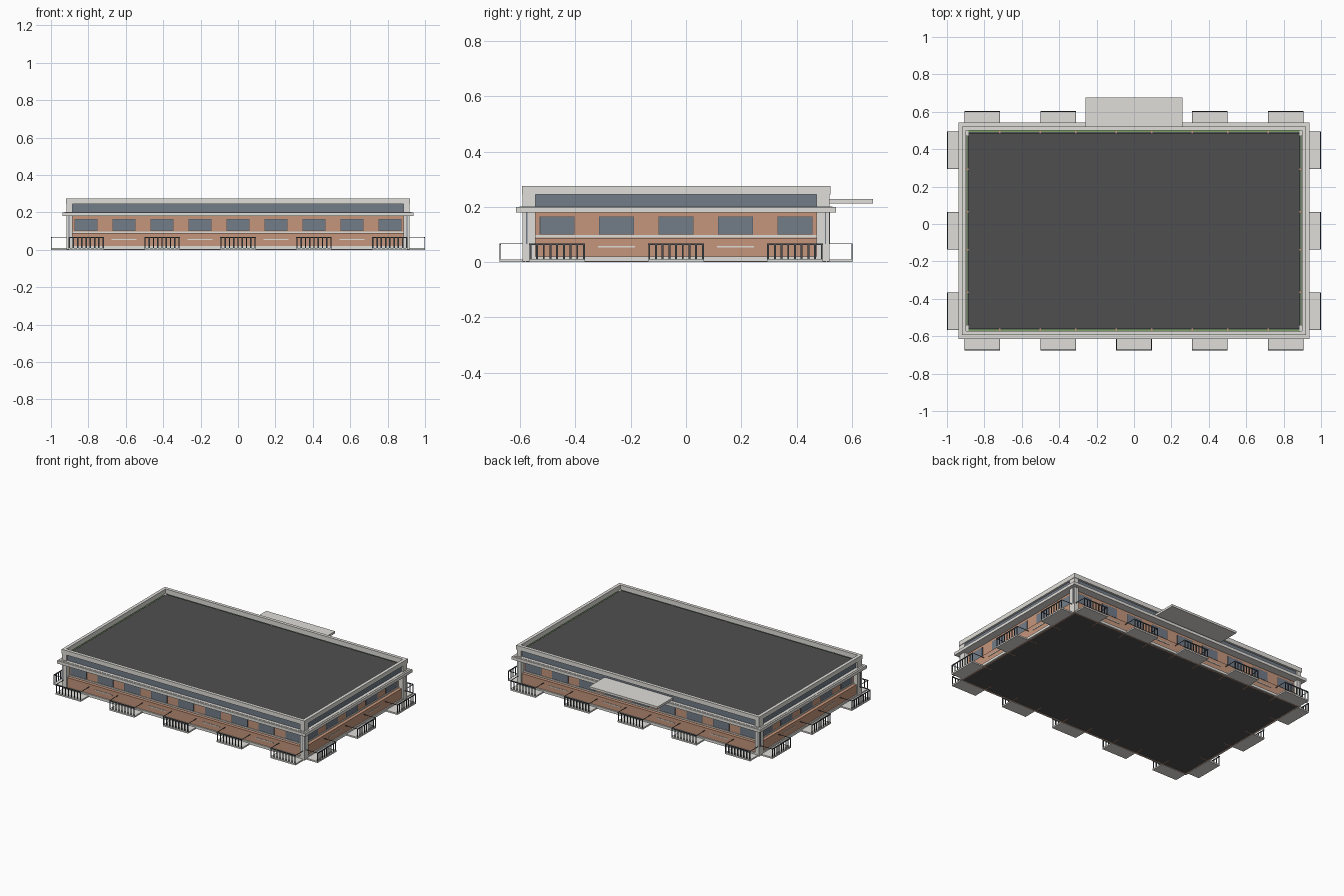
import bpy, bmesh
from mathutils import Vector

if "Cube" in bpy.data.objects:
    bpy.data.objects.remove(bpy.data.objects["Cube"])


def material(name, rgb):
    m = bpy.data.materials.new(name)
    m.use_nodes = True
    m.diffuse_color = (*rgb, 1)
    m.node_tree.nodes["Principled BSDF"].inputs["Base Color"].default_value = (*rgb, 1)
    return m


trim = material("pale_concrete", (0.74, 0.73, 0.69))
brick = material("brick", (0.56, 0.305, 0.2))
glass = material("blue_grey_glass", (0.17, 0.2, 0.25))
dark = material("charcoal_roof", (0.078, 0.078, 0.078))
metal = material("dark_metal", (0.075, 0.085, 0.098))
green = material("olive_green", (0.2, 0.36, 0.12))

HX, HY, CY = 0.919, 0.558, -0.036  # half sizes and centre of the building
CENTRE = Vector((0, CY, 0))
# Each side: direction along the wall, direction outwards, distance, half length
SIDES = {
    "front": (Vector((1, 0, 0)), Vector((0, -1, 0)), HY, HX),
    "back": (Vector((-1, 0, 0)), Vector((0, 1, 0)), HY, HX),
    "right": (Vector((0, -1, 0)), Vector((-1, 0, 0)), HX, HY),
    "left": (Vector((0, 1, 0)), Vector((1, 0, 0)), HX, HY),
}
parts = {}


def add_box(part, mat, lo, hi):
    """Add a box between two corners to the named part."""
    bm = parts.setdefault(part, (bmesh.new(), mat))[0]
    lo, hi = Vector(lo), Vector(hi)
    verts = bmesh.ops.create_cube(bm, size=1)["verts"]
    for v in verts:
        v.co = (lo + hi) / 2 + v.co * Vector([abs(d) for d in hi - lo])


def wall_box(part, mat, side, a, out, z):
    """Box given by ranges along a wall, outwards from it and in height."""
    along, outward, dist, _ = SIDES[side]
    p = [CENTRE + along * a[i] + outward * (dist + out[i]) + Vector((0, 0, z[i])) for i in (0, 1)]
    add_box(part, mat, p[0], p[1])


def slab(part, mat, inset, z0, z1):
    x, y = HX - inset, HY - inset
    add_box(part, mat, (-x, CY - y, z0), (x, CY + y, z1))


def ring(part, mat, grow, inner, z):
    """Band running round all four walls."""
    for side, (_, _, _, half) in SIDES.items():
        end = half + (grow if side in ("front", "back") else inner)
        wall_box(part, mat, side, (-end, end), (inner, grow), z)


# Floor and roof with its edging and gutter
slab("floor", dark, 0.021, 0.001, 0.012)
ring("roof_edging", green, -0.023, -0.03, (0.2, 0.242))
ring("roof_gutter", metal, -0.03, -0.036, (0.2, 0.238))
slab("roof", dark, 0.035, 0.23, 0.247)

# Stacked bands of the walls
ring("wall_foot", brick, -0.015, -0.021, (0, 0.021))
ring("plinth", trim, -0.004, -0.016, (0.002, 0.02))
ring("lower_wall", brick, -0.012, -0.04, (0.02, 0.086))
ring("upper_wall", brick, -0.034, -0.06, (0.08, 0.18))
ring("sill_band", trim, -0.03, -0.04, (0.09, 0.098))
ring("cornice", trim, 0.02, -0.05, (0.18, 0.2))
ring("cornice_step", trim, 0.008, -0.02, (0.2, 0.202))
ring("clerestory_glass", glass, -0.014, -0.021, (0.2, 0.246))
ring("parapet", trim, 0, -0.022, (0.245, 0.275))

# Corner pillars with a slim dark strip on each outer face
for sx in (-1, 1):
    for sy in (-1, 1):
        add_box("corner_pillars", trim, (sx * 0.884, CY + sy * 0.508, 0.002), (sx * 0.916, CY + sy * 0.555, 0.246))
        add_box("pillar_strips", glass, (sx * 0.91, CY + sy * 0.538, 0.065), (sx * 0.917, CY + sy * 0.543, 0.18))
        add_box("pillar_strips", glass, (sx * 0.902, CY + sy * 0.55, 0.065), (sx * 0.906, CY + sy * 0.556, 0.18))


def balcony(side, centre, half):
    """Slab with a barred railing on its outer edge."""
    reach = 0.081
    a, b = centre - half, centre + half
    wall_box("balcony_slabs", trim, side, (a, b), (-0.012, reach), (0, 0.01))
    wall_box("railings", metal, side, (a, b), (reach - 0.005, reach), (0.062, 0.068))
    for end in (a, b - 0.003):
        wall_box("railings", metal, side, (end, end + 0.003), (-0.012, reach), (0.065, 0.068))
    bars = 9
    for i in range(bars):
        p = a + 0.004 + (2 * half - 0.008) * i / (bars - 1)
        wall_box("railings", metal, side, (p - 0.0035, p + 0.0035), (reach - 0.004, reach - 0.001), (0.01, 0.064))


for side, (_, _, _, half) in SIDES.items():
    long_side = side in ("front", "back")
    count, step, width = (9, 0.203, 0.122) if long_side else (5, 0.215, 0.126)
    reach = 0.095 if long_side else 0.101
    for i in range(count):
        c = (i - (count - 1) / 2) * step
        # Framed window in every bay
        w = width / 2
        wall_box("window_frames", metal, side, (c - w, c + w), (-0.036, -0.032), (0.1, 0.165))
        wall_box("windows", glass, side, (c - w + 0.002, c + w - 0.002), (-0.034, -0.031), (0.102, 0.163))
        # Balconies on even bays, ledges between them
        if i % 2:
            wall_box("lower_ledges", trim, side, (c - 0.067, c + 0.067), (-0.014, -0.009), (0.053, 0.059))
            # Brick ties at floor and roof level in line with the balcony ends
            for p in (c - step + reach, c + step - reach):
                wall_box("floor_ties", brick, side, (p - 0.003, p + 0.003), (-0.075, -0.02), (0, 0.012))
                wall_box("roof_ties", brick, side, (p - 0.004, p + 0.004), (-0.036, -0.022), (0.2, 0.244))
        else:
            balcony(side, c, reach)

# Canopy over the middle of the back
wall_box("canopy", trim, "back", (-0.26, 0.26), (-0.012, 0.155), (0.213, 0.228))

# Turn the collected parts into objects
for name, (bm, mat) in parts.items():
    bmesh.ops.recalc_face_normals(bm, faces=bm.faces)
    mesh = bpy.data.meshes.new(name)
    bm.to_mesh(mesh)
    bm.free()
    mesh.materials.append(mat)
    bpy.context.collection.objects.link(bpy.data.objects.new(name, mesh))
